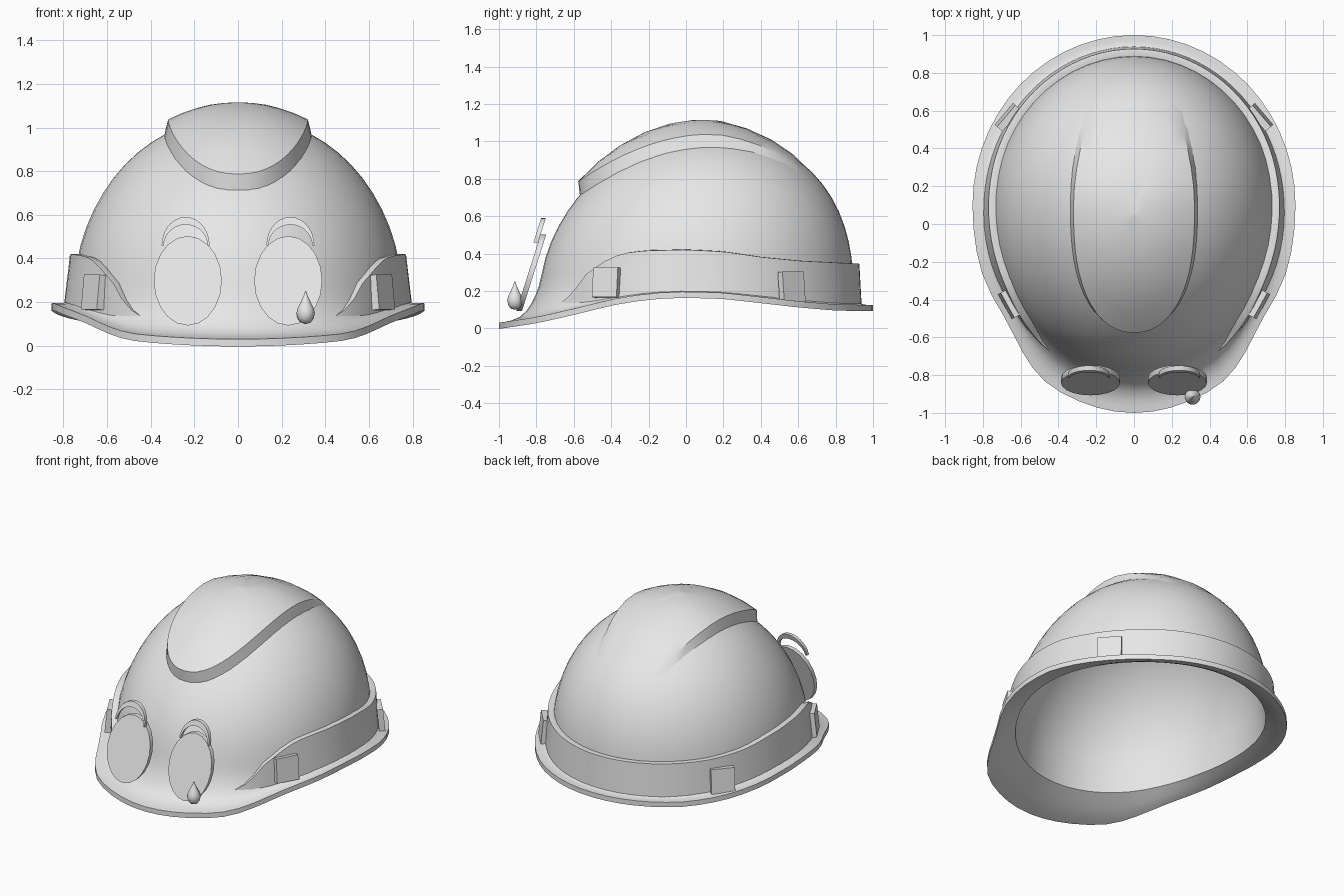
import bpy, bmesh, math
from mathutils import Vector, Matrix

if "Cube" in bpy.data.objects:
    bpy.data.objects.remove(bpy.data.objects["Cube"])

grey = bpy.data.materials.new("light grey")
grey.diffuse_color = (0.8, 0.8, 0.8, 1)
grey.use_nodes = True
grey.node_tree.nodes["Principled BSDF"].inputs["Base Color"].default_value = grey.diffuse_color
N = 56                       # segments around the helmet
CY, HX, Z0, H = 0.07, 0.755, 0.2, 0.85


def table(pts, v):
    """Linear interpolation in a short table."""
    if v <= pts[0][0]:
        return pts[0][1]
    for (a, p), (b, q) in zip(pts, pts[1:]):
        if v <= b:
            return p + (q - p) * (v - a) / (b - a)
    return pts[-1][1]


def finish(name, bm, angle=35):
    bmesh.ops.remove_doubles(bm, verts=bm.verts, dist=1e-5)
    bmesh.ops.recalc_face_normals(bm, faces=bm.faces)
    me = bpy.data.meshes.new(name)
    bm.to_mesh(me)
    bm.free()
    me.materials.append(grey)
    ob = bpy.data.objects.new(name, me)
    bpy.context.collection.objects.link(ob)
    bpy.ops.object.select_all(action='DESELECT')
    ob.select_set(True)
    bpy.context.view_layer.objects.active = ob
    bpy.ops.object.shade_smooth_by_angle(angle=math.radians(angle))
    return ob


def loft(name, rings, closed=True, caps=False, angle=35):
    """Join rings of points with quads."""
    bm = bmesh.new()
    vs = [[bm.verts.new(p) for p in r] for r in rings]
    n = len(rings[0])
    for r, s in zip(vs, vs[1:]):
        for i in range(n if closed else n - 1):
            j = (i + 1) % n
            bm.faces.new((r[i], r[j], s[j], s[i]))
    if caps:
        bm.faces.new(vs[0])
        bm.faces.new(vs[-1])
    return finish(name, bm, angle)


# Dome: superellipse sections over an oval plan
def power(s):
    return 2.05 + 0.25 * s


def length(s):
    return 0.825 if s > 0 else 0.85


def dome_at(a, z, grow=0.0):
    s = math.sin(a)
    t = min(1, max(0, (z - Z0) / H))
    rho = (1 - t ** power(s)) ** (1 / power(s))
    return Vector(((HX * rho + grow) * math.cos(a), CY + (length(s) * rho + grow) * s, z))


def dome_xy(x, y):
    u, v = x / HX, (y - CY) / length(y - CY)
    rho = math.hypot(u, v)
    p = power(v / rho if rho > 1e-6 else 0)
    return Vector((x, y, Z0 + H * max(0, 1 - rho ** p) ** (1 / p)))


def dome_normal(x, y):
    e = 0.01
    dx = dome_xy(x + e, y) - dome_xy(x - e, y)
    dy = dome_xy(x, y + e) - dome_xy(x, y - e)
    return dx.cross(dy).normalized()


# Brim: egg outline with a wavy height
BRIM = [(-1, .03), (-.8, .06), (-.6, .105), (-.4, .155), (-.2, .188), (0, .197),
        (.2, .19), (.4, .168), (.6, .145), (.8, .128), (1, .125)]


def brim_edge(a):
    c, s = math.cos(a), math.sin(a)
    if s > 0:
        return Vector((0.855 * c, 0.1 + 0.9 * s, 0))
    f = 1 - 0.05 * math.exp(-((-s - 0.58) / 0.16) ** 2) \
        + 0.05 * math.exp(-((-s - 0.88) / 0.1) ** 2)
    return Vector((0.855 * c * f, 0.1 + 1.1 * s, 0))


def flare(a, k):
    """Surface running from dome foot (k=0) out to brim edge (k=1)."""
    p = dome_at(a, 0.26).lerp(brim_edge(a), k)
    n = 6 - 2.2 * min(1, max(0, -math.sin(a) * 2 - 0.8))
    zb = table(BRIM, p.y)
    p.z = zb + (0.26 - zb) * (1 - k) ** n
    return p


def underside(a, k):
    """Gently rising brim underside, ending in a crease at the opening."""
    p = dome_at(a, 0.26, -0.02).lerp(brim_edge(a), k)
    zb = table(BRIM, p.y)
    p.z = zb - 0.033 + 0.38 * (0.26 - zb) * (1 - k) ** 1.6
    return p


ANG = [2 * math.pi * i / N for i in range(N)]
rings = []
for i in range(15):                                    # outside of dome
    z = Z0 + H * math.sin(math.radians(90 - 84 * i / 14))
    rings.append([dome_at(a, z) for a in ANG])
for k in (.05, .12, .22, .35, .5, .7, .85, 1):         # flare and brim top
    rings.append([flare(a, k) for a in ANG])
for k in (1, .75, .5, .25, 0):                         # brim underside
    rings.append([underside(a, k) for a in ANG])
for i in range(14):                                    # inside of dome
    t = math.sin(math.radians(90 * (i + 0.6) / 13.6))
    ring = []
    for a in ANG:
        p = dome_at(a, Z0 + H * t)
        ring.append((p.x * 0.955, CY + (p.y - CY) * 0.955, Z0 + 0.02 + (H - 0.05) * t))
    rings.append(ring)
loft("helmet_shell", rings)


# Raised crest on top, fading out toward the back
def crest_width(y):
    if y < 0.1:
        return 0.34 * max(0, 1 - ((0.1 - y) / 0.67) ** 2.6) ** 0.46
    return 0.34 - 0.3 * (y - 0.1) ** 2


half = []
for i in range(15):
    y = 0.1 - 0.67 * math.cos(math.pi / 2 * i / 14)
    half.append((crest_width(y), y))
half += [(crest_width(y), y) for y in (.2, .3, .4, .5, .6, .7)]
half += [(0.12, 0.71), (0, 0.71)]
outline = half + [(-x, y) for x, y in reversed(half[1:-1])]
rings = []
for sx, sy, top in ((1, 1, 0), (.875, .945, 1), (.7, .78, 1.05), (.52, .6, 1.1),
                    (.35, .4, 1.15), (.17, .2, 1.17), (.001, .001, 1.18)):
    ring = []
    for x, y in outline:
        x, y = x * sx, 0.05 + (y - 0.05) * sy
        h = 0.059 * min(1, max(0, (0.68 - y) / 0.52)) * top - 0.004
        ring.append(dome_xy(x, y) + dome_normal(x, y) * h)
    rings.append(ring)
loft("crest", rings, angle=28)

# Band around the sides and back, sloping down into the brim at the front
BAND = [(-.66, .13), (-.58, .22), (-.5, .3), (-.42, .36), (-.34, .4), (-.22, .415),
        (0, .42), (.2, .41), (.4, .38), (.6, .36), (.9, .345)]
sections = []
M = 72
for i in range(M + 1):
    a = math.radians(-60 + 300 * i / M)
    foot = dome_at(a, 0.26)
    f = min(1, max(0, (-foot.y - 0.35) / 0.3))
    end = min(1, min(i, M - i) / 4)                    # taper at both tips
    edge = brim_edge(a)
    span = math.hypot(edge.x - foot.x, edge.y - foot.y)
    low = flare(a, min(0.9, (0.045 + 0.01 * f) / span))
    low.z -= 0.008
    ztop = max(table(BAND, foot.y), low.z + 0.01)
    grow = 0.045
    upper = low.lerp(dome_at(a, ztop, grow - 0.007), end)
    lip = low.lerp(dome_at(a, ztop + 0.002, grow - 0.025), end)
    inner = low.lerp(dome_at(a, ztop - 0.004, -0.01), end)
    sections.append([low, upper, lip, inner])
loft("side_band", sections, closed=False)


# Four accessory clips on the band
def box(name, loc, size, rot):
    bm = bmesh.new()
    bmesh.ops.create_cube(bm, size=1)
    bmesh.ops.scale(bm, vec=size, verts=bm.verts)
    bmesh.ops.transform(bm, matrix=Matrix.Translation(loc) @ rot, verts=bm.verts)
    finish(name, bm)


for side, label in ((1, "right"), (-1, "left")):
    for part, x, y, z, tang in (("front", .66, -.425, .245, (-.48, -.87)),
                                ("back", .668, .565, .222, (-.65, .76))):
        yaw = math.atan2(tang[1], tang[0] * side)
        lean = 0.1 * side * (1 if part == "front" else -1)
        rot = Matrix.Rotation(yaw, 4, 'Z') @ Matrix.Rotation(lean, 4, 'X')
        box(f"{part}_clip_{label}", (x * side, y, z), (.15, .038, .16), rot)

# Eye discs with brow arches, leaning back against the shell
lean = 0.13 / 0.41
for side, label in ((1, "right"), (-1, "left")):
    rings = []
    for back in (0, 0.03):
        rings.append([])
        for i in range(20):
            t = 2 * math.pi * i / 20
            dz = 0.205 * math.sin(t)
            rings[-1].append((side * 0.23 + 0.156 * math.cos(t),
                              -0.842 + lean * dz + back, 0.298 + dz))
    loft(f"eye_disc_{label}", rings, caps=True)
    sections = []
    for i in range(15):
        t = math.pi * i / 14
        c, s = math.cos(t), math.sin(t)
        zo, zi = 0.46 + 0.13 * s, 0.46 + 0.095 * s
        xo, xi = side * 0.24 + 0.11 * c, side * 0.24 + 0.1 * c
        yo, yi = [-0.803 + lean * (z - 0.5) for z in (zo, zi)]
        sections.append([(xo, yo, zo), (xi, yi, zi),
                         (xi, yi + 0.025, zi), (xo, yo + 0.025, zo)])
    loft(f"brow_{label}", sections, caps=True)

# Teardrop beside one eye
rings = []
for r, z in ((.004, .1), (.024, .107), (.037, .125), (.042, .15), (.037, .172),
             (.024, .198), (.011, .225), (.002, .25)):
    rings.append([(0.31 + r * math.cos(2 * math.pi * i / 14),
                   -0.915 + r * math.sin(2 * math.pi * i / 14), z) for i in range(14)])
loft("teardrop", rings, caps=True, angle=50)
